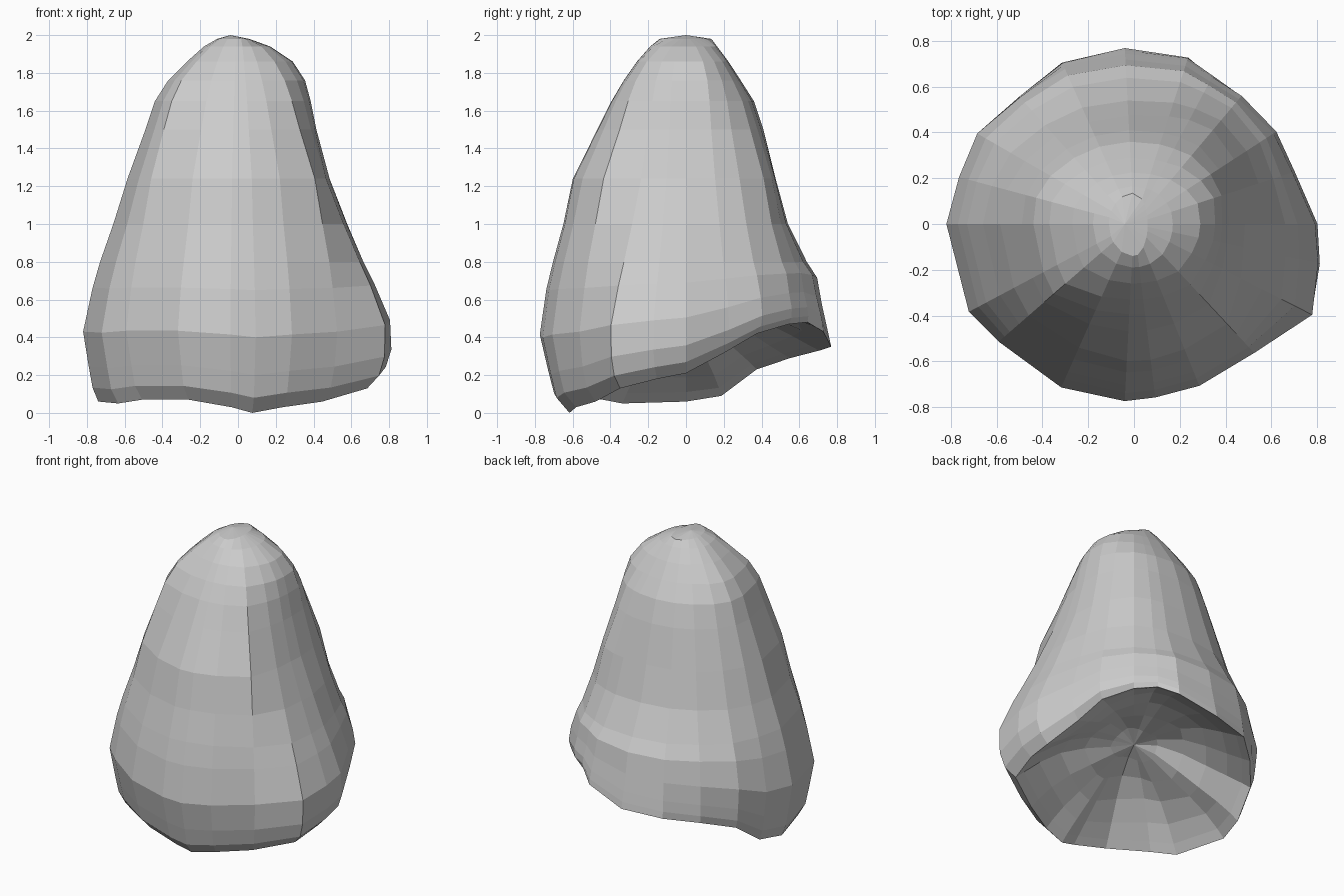
import bpy, bmesh
from math import radians, sin, cos, hypot

# Silhouette reach per level: height, left, right, front, back
LEVELS = [
    (0.00, .74, .72, .63, .77), (0.08, .77, .78, .70, .76),
    (0.20, .79, .81, .73, .745), (0.40, .82, .80, .775, .72),
    (0.65, .77, .72, .74, .695), (0.80, .73, .665, .705, .64),
    (1.00, .66, .58, .65, .54), (1.24, .585, .485, .60, .475),
    (1.50, .49, .415, .47, .41), (1.65, .44, .385, .395, .36),
    (1.76, .37, .355, .33, .29), (1.86, .27, .29, .26, .225),
    (1.94, .18, .17, .19, .165), (1.98, .11, .06, .14, .135),
]
# Facet edges: angle, rim height, bulge at base, middle and shoulder
COLUMNS = [
    (0, .21, .99, 1.0, 1.0), (18, .32, .92, 1.03, 1.06), (33, .42, .94, 1.08, 1.05),
    (50, .47, .95, 1.12, 1.03), (62, .48, .96, 1.08, 1.0), (72, .43, 1.0, 1.04, 1.0),
    (93, .35, 1.0, 1.0, 1.0), (114, .33, 1.01, 1.0, 1.0), (132, .29, .98, 1.0, 1.0),
    (150, .23, 1.0, 1.0, 1.02), (165, .09, .975, 1.0, 1.03), (180, .06, 1.0, 1.0, 1.0),
    (208, .05, 1.01, 1.01, 1.06), (221, .07, .98, 1.03, 1.14), (246, .07, 1.0, .99, 1.04),
    (267, .03, 1.0, 1.0, 1.0), (277, .0, .985, 1.0, 1.0), (292, .03, .98, 1.02, 1.02),
    (313, .06, .98, 1.11, 1.06), (333, .13, 1.10, 1.04, 1.0), (348, .18, 1.03, 1.0, 1.0),
]


def bulge_at(z, base, mid, shoulder):
    stops = [(0, base), (.5, base), (1.24, mid), (1.8, shoulder), (1.98, 1), (3, 1)]
    for (z0, a), (z1, b) in zip(stops, stops[1:]):
        if z <= z1:
            return a + (b - a) * (z - z0) / (z1 - z0)


def body_point(level, column):
    z, left, right, front, back = level
    deg, rim, *bulges = column
    c, s = cos(radians(deg)), sin(radians(deg))
    r = 1 / hypot(c / (right if c > 0 else left), s / (back if s > 0 else front))
    r *= bulge_at(z, *bulges)
    height = rim + z * (0.8 - rim) / 0.8 if z < 0.8 else z
    return (r * c, r * s, height)


def bridge(bm, lower, upper):
    n = len(lower)
    for i in range(n):
        j = (i + 1) % n
        bm.faces.new((lower[i], lower[j], upper[j], upper[i]))


def cap(bm, ring, co):
    tip = bm.verts.new(co)
    for i in range(len(ring)):
        bm.faces.new((ring[i], ring[(i + 1) % len(ring)], tip))


bm = bmesh.new()

# Tapering faceted outer body
rings = [[bm.verts.new(body_point(lv, c)) for c in COLUMNS] for lv in LEVELS]
for lower, upper in zip(rings, rings[1:]):
    bridge(bm, lower, upper)
cap(bm, rings[-1], (-0.04, 0.0, 2.0))

# Hollowed, rippled underside rising from the slanted rim
outer = rings[0]
for s in (0.93, 0.8, 0.62, 0.42, 0.2):
    ring = []
    for v, c in zip(rings[0], COLUMNS):
        ripple = 0.12 * sin(3 * radians(c[0]) + 4 * s) * s * (1 - s)
        z = v.co.z * s + 0.2 * (1 - s) + 0.27 * (1 - s * s) + ripple
        ring.append(bm.verts.new((v.co.x * s, v.co.y * s, max(z, 0.02))))
    bridge(bm, ring, outer)
    outer = ring
cap(bm, outer[::-1], (0, 0, 0.47))

bmesh.ops.recalc_face_normals(bm, faces=bm.faces)
mesh = bpy.data.meshes.new("rock")
bm.to_mesh(mesh)
bm.free()
rock = bpy.data.objects.new("rock", mesh)
bpy.context.collection.objects.link(rock)
